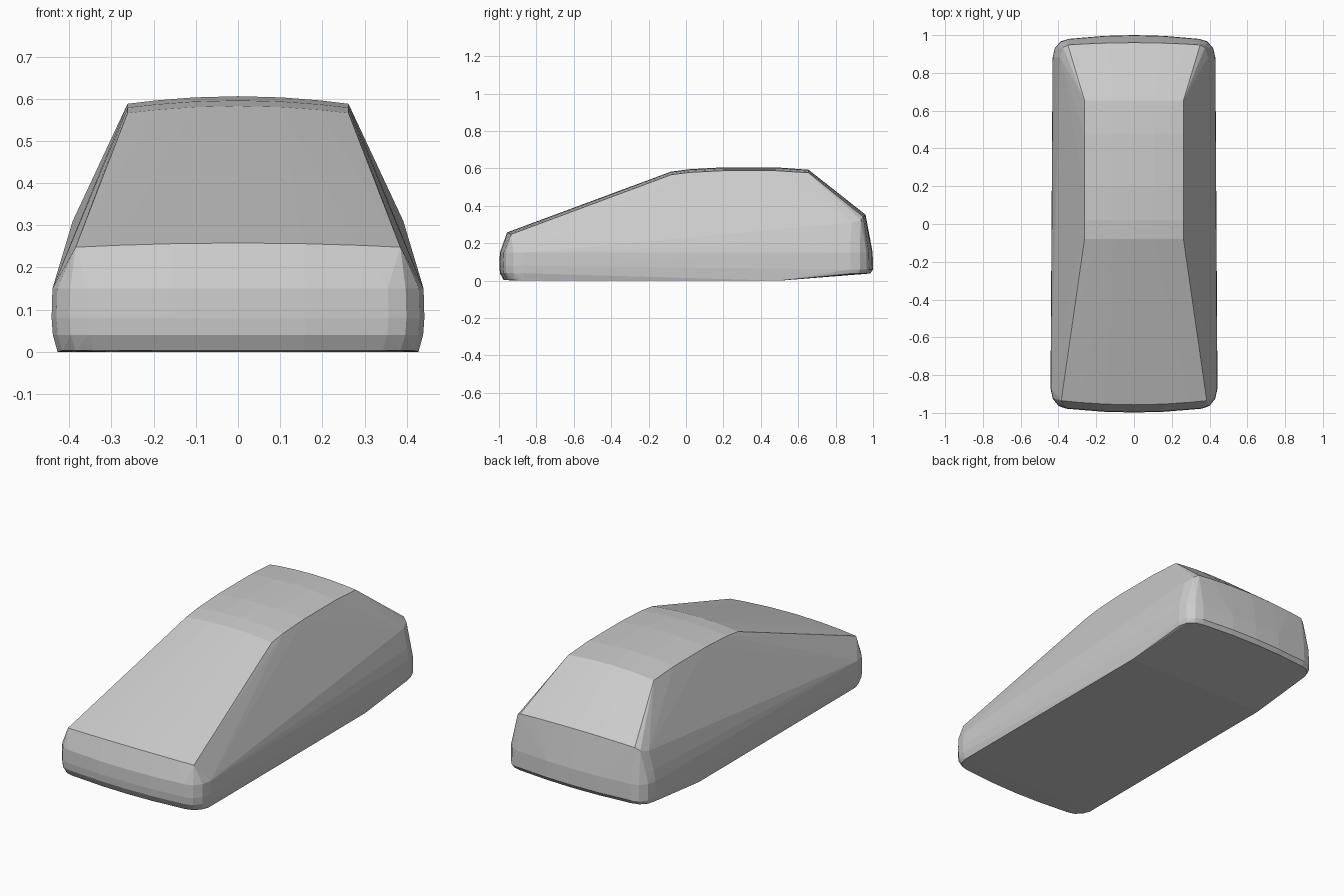
import bpy, bmesh, math

if "Cube" in bpy.data.objects:
    bpy.data.objects.remove(bpy.data.objects["Cube"])

points = []


def add(x, y, z):
    points.extend([(x, y, z), (-x, y, z)])


def bumper(y_mid, y_side, x_side, y_corner, z, sign):
    """Half of a rounded bumper outline: bowed middle plus a round corner."""
    x_in = x_side - 0.085
    for t in (0.0, 0.45, 1.0):
        add(x_in * t, sign * (y_mid + (y_side - y_mid) * t * t), z)
    for k in (1, 2, 3):
        a = math.radians(30 * k)
        add(x_in + (x_side - x_in) * math.sin(a),
            sign * (y_corner + (y_side - y_corner) * math.cos(a)), z)


# Front bumper rings: height, middle y, shoulder y, half width, corner y
for z, ym, ys, xs, yc in ((0.003, 0.975, 0.955, 0.428, 0.87),
                          (0.04, 0.995, 0.975, 0.439, 0.87),
                          (0.08, 0.998, 0.978, 0.442, 0.87),
                          (0.15, 0.995, 0.975, 0.440, 0.87)):
    bumper(ym, ys, xs, yc, z, -1)

# Rear bumper rings
for z, ym, ys, xs, yc in ((0.038, 0.985, 0.965, 0.425, 0.88),
                          (0.06, 1.0, 0.98, 0.431, 0.88),
                          (0.15, 0.998, 0.978, 0.430, 0.88),
                          (0.21, 0.985, 0.966, 0.418, 0.88)):
    bumper(ym, ys, xs, yc, z, 1)

# Floor break where the tail lifts, and rear shoulder
add(0.428, 0.5, 0.0)
add(0.428, -0.87, 0.0)
add(0.392, 0.885, 0.31)
add(0.375, 0.935, 0.325)

# Arched bands across the body: y, half width, edge height, rise, bow in y
for y, w, z, rise, bow in ((-0.935, 0.385, 0.248, 0.010, -0.022),
                           (-0.08, 0.262, 0.566, 0.017, 0),
                           (0.02, 0.262, 0.579, 0.017, 0),
                           (0.2, 0.262, 0.588, 0.018, 0),
                           (0.48, 0.262, 0.588, 0.018, 0),
                           (0.655, 0.262, 0.577, 0.016, 0),
                           (0.948, 0.350, 0.341, 0.012, 0.012)):
    for t in (0.0, 0.4, 0.75, 1.0):
        f = 1 - t * t
        add(w * t, y + bow * f, z + rise * f)

# Car body: convex shell around the outline points
bm = bmesh.new()
for p in points:
    bm.verts.new(p)
bmesh.ops.remove_doubles(bm, verts=bm.verts[:], dist=0.0005)
res = bmesh.ops.convex_hull(bm, input=bm.verts[:])
bmesh.ops.delete(bm, geom=[v for v in bm.verts if not v.link_faces], context='VERTS')
bmesh.ops.dissolve_limit(bm, angle_limit=math.radians(1),
                         verts=bm.verts[:], edges=bm.edges[:])
bmesh.ops.recalc_face_normals(bm, faces=bm.faces[:])

mesh = bpy.data.meshes.new("car_body")
bm.to_mesh(mesh)
bm.free()
body = bpy.data.objects.new("car_body", mesh)
bpy.context.collection.objects.link(body)

# Plain grey paint
grey = bpy.data.materials.new("plain_grey")
grey.diffuse_color = (0.6, 0.6, 0.6, 1)
grey.use_nodes = True
grey.node_tree.nodes["Principled BSDF"].inputs["Base Color"].default_value = grey.diffuse_color
mesh.materials.append(grey)
